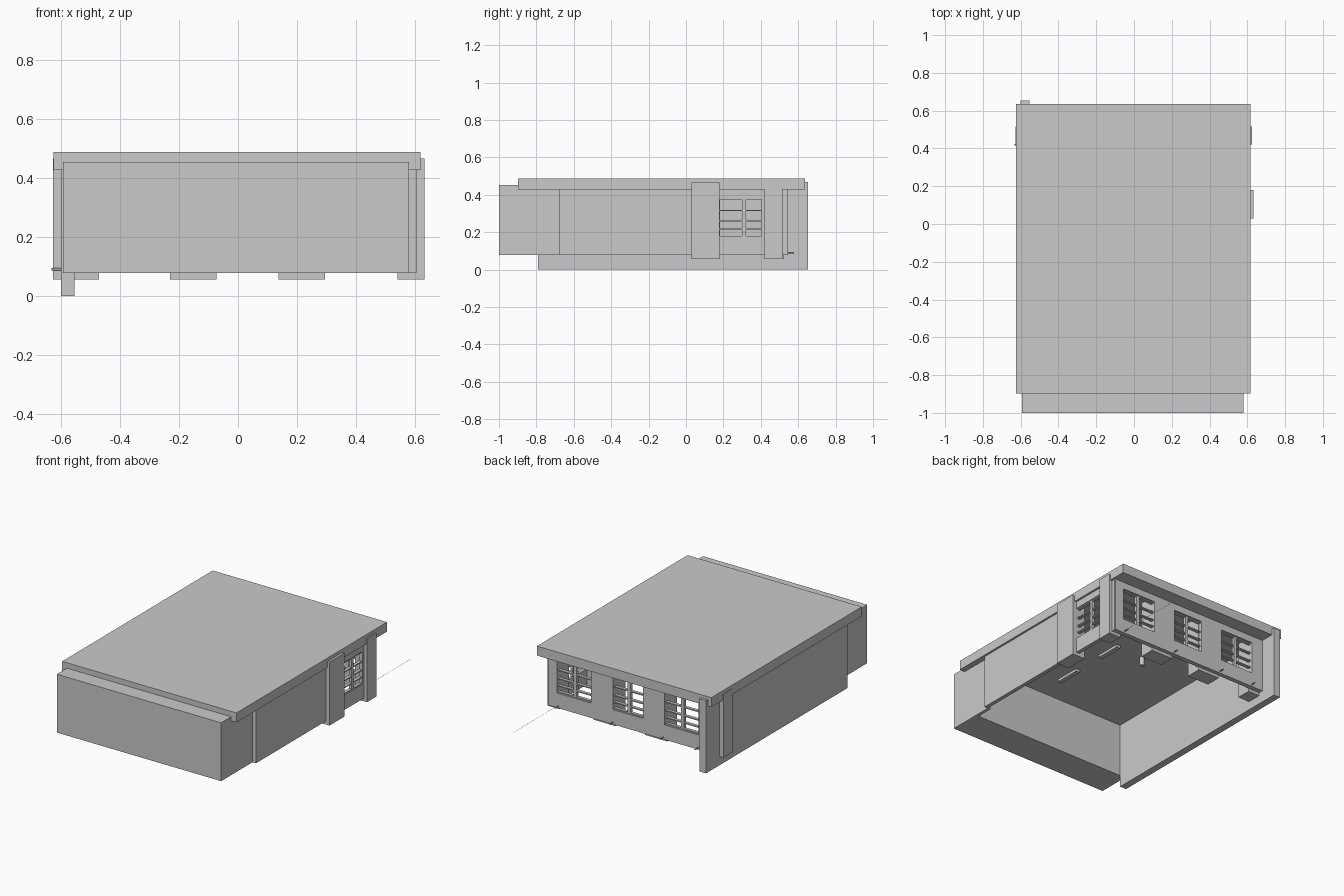
import bpy
import bmesh
from mathutils import Matrix, Vector

cube = bpy.data.objects.get("Cube")
if cube:
    bpy.data.objects.remove(cube, do_unlink=True)

grey = bpy.data.materials.new("plain grey")
grey.use_nodes = True
COLOUR = (0.59, 0.59, 0.59, 1)
grey.diffuse_color = COLOUR
grey.node_tree.nodes["Principled BSDF"].inputs["Base Color"].default_value = COLOUR


def finish(name, bm):
    mesh = bpy.data.meshes.new(name)
    bm.to_mesh(mesh)
    bm.free()
    mesh.materials.append(grey)
    obj = bpy.data.objects.new(name, mesh)
    bpy.context.scene.collection.objects.link(obj)
    return obj


def add_box(bm, x, y, z):
    """Add a box given its (low, high) range on each axis."""
    size = Vector((x[1] - x[0], y[1] - y[0], z[1] - z[0]))
    mid = Vector((x[0] + x[1], y[0] + y[1], z[0] + z[1])) / 2
    bmesh.ops.create_cube(bm, size=1, matrix=Matrix.Translation(mid) @ Matrix.Diagonal(size.to_4d()))


def box(name, x, y, z):
    bm = bmesh.new()
    add_box(bm, x, y, z)
    return finish(name, bm)


def rod(name, start, end, radius, sides=6):
    a, b = Vector(start), Vector(end)
    bm = bmesh.new()
    turn = (b - a).to_track_quat("Z", "Y").to_matrix().to_4x4()
    bmesh.ops.create_cone(bm, cap_ends=True, segments=sides, radius1=radius, radius2=radius,
                          depth=(b - a).length, matrix=Matrix.Translation((a + b) / 2) @ turn)
    return finish(name, bm)


def wall(name, span, thick, holes, along_x):
    """Wall with window holes, made of a sill band, a head band and piers."""
    bm = bmesh.new()

    def part(s, z):
        add_box(bm, *((s, thick) if along_x else (thick, s)), z)

    part(span, (BASE, SILL))
    part(span, (HEAD, EAVE))
    edges = [span[0]] + [v for hole in holes for v in hole] + [span[1]]
    for low, high in zip(edges[::2], edges[1::2]):
        part((low, high), (SILL, HEAD))
    return finish(name, bm)


def window(name, span, depth, mullion, along_x):
    """Mullion and glazing bars filling one hole."""
    bm = bmesh.new()

    def part(s, z):
        add_box(bm, *((s, depth) if along_x else (depth, s)), z)

    part((mullion - 0.01, mullion + 0.01), (SILL, HEAD))
    for z in (SILL, 0.212, 0.257, 0.312, HEAD - 0.007):
        part(span, (z, z + 0.007))
    return finish(name, bm)


BASE, SILL, HEAD, EAVE = 0.077, 0.172, 0.382, 0.427
PILLAR_Z = (0.056, 0.466)

# Roof and the closed block at the front
box("roof_slab", (-0.625, 0.618), (-0.898, 0.635), (EAVE, 0.488))
box("front_block", (-0.592, 0.58), (-1.0, -0.79), (BASE, 0.453))

# Walls
box("right_wall", (-0.60, -0.553), (-0.79, 0.653), (0, 0.468))
box("left_wall_return", (0.56, 0.58), (-0.79, -0.68), (BASE, EAVE))
wall("left_wall", (-0.68, 0.54), (0.58, 0.605), [(0.183, 0.405)], False)
back_holes = [(-0.47, -0.23), (-0.075, 0.14), (0.295, 0.54)]
wall("back_wall", (-0.553, 0.604), (0.515, 0.545), back_holes, True)

# Windows
window("left_window", (0.183, 0.405), (0.58, 0.6), 0.31, False)
for i, hole in enumerate(back_holes):
    window(f"back_window_{i + 1}", hole, (0.515, 0.535), sum(hole) / 2, True)

# Pillars
box("left_wall_pillar", (0.54, 0.632), (0.03, 0.18), PILLAR_Z)
box("left_corner_pillar", (0.54, 0.626), (0.42, 0.515), PILLAR_Z)
box("right_corner_pillar", (-0.627, -0.47), (0.42, 0.515), PILLAR_Z)
for i, x in enumerate((-0.23, 0.137)):
    box(f"back_pillar_{i + 1}", (x, x + 0.157), (0.42, 0.52), PILLAR_Z)

# Drain spouts
for i, x in enumerate((-0.47, -0.22, 0.14, 0.53)):
    rod(f"drain_spout_{i + 1}", (x, 0.52, 0.09), (x, 0.578, 0.09), 0.004)
rod("side_spout", (-0.60, 0.42, 0.09), (-0.632, 0.42, 0.09), 0.004)

# Long flat strip running out from the back
strip = bmesh.new()
bmesh.ops.create_grid(strip, x_segments=1, y_segments=1, size=0.5,
                      matrix=Matrix.Translation((0.535, 0.77, 0.09)) @ Matrix.Diagonal((0.002, 0.46, 1, 1)))
finish("long_strip", strip)

# Ceiling lights
for i, y in enumerate((-0.52, -0.14, 0.24)):
    box(f"ceiling_light_{i + 1}", (0.06, 0.09), (y - 0.085, y + 0.085), (0.41, EAVE))
rod("hanging_lamp", (-0.13, -0.08, 0.37), (-0.13, -0.08, EAVE), 0.015, 12)
